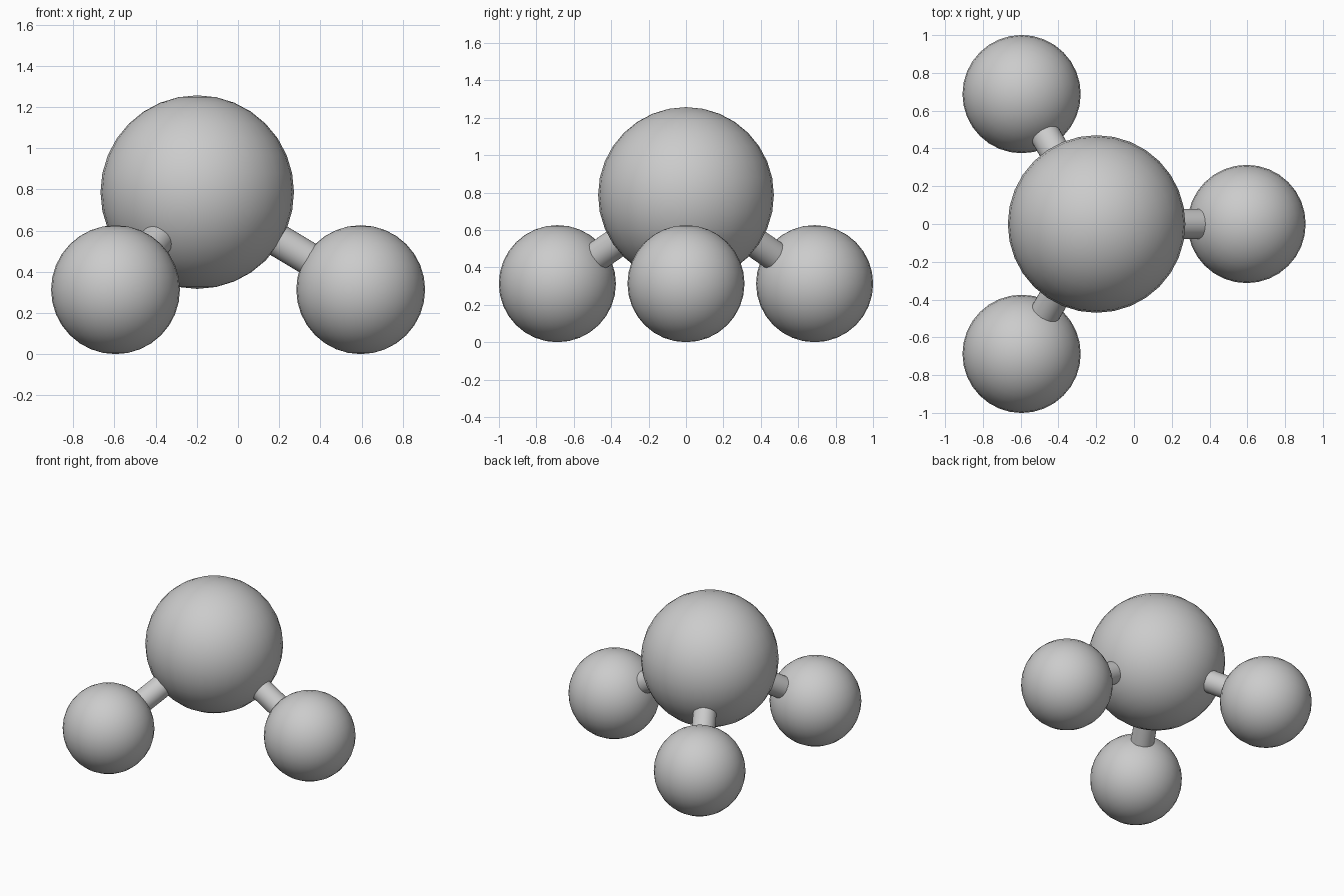
import bpy
import math
from mathutils import Vector

cube = bpy.data.objects.get("Cube")
if cube:
    bpy.data.objects.remove(cube, do_unlink=True)

# One grey for every part
grey = bpy.data.materials.new("plain grey")
grey.use_nodes = True
grey.diffuse_color = (0.6, 0.6, 0.6, 1)
grey.node_tree.nodes["Principled BSDF"].inputs["Base Color"].default_value = (0.6, 0.6, 0.6, 1)


def finish(name):
    obj = bpy.context.object
    obj.name = name
    obj.data.materials.append(grey)
    bpy.ops.object.shade_smooth_by_angle(angle=math.radians(40))
    return obj


def ball(name, center, radius):
    bpy.ops.mesh.primitive_uv_sphere_add(segments=32, ring_count=16, radius=radius, location=center)
    return finish(name)


def rod(name, start, end, radius):
    axis = end - start
    bpy.ops.mesh.primitive_cylinder_add(
        vertices=32, radius=radius, depth=axis.length, location=(start + end) / 2,
        rotation=axis.to_track_quat("Z", "Y").to_euler())
    return finish(name)


# Large central ball
hub = Vector((-0.198, 0, 0.787))
ball("central_ball", hub, 0.47)

# Three small balls spread evenly below it, each joined by a rod
reach, small_radius = 0.794, 0.313
for i, place in enumerate(("left", "back_right", "front_right")):
    angle = math.radians(120 * i)
    center = Vector((hub.x + reach * math.cos(angle), reach * math.sin(angle), small_radius))
    ball(place + "_ball", center, small_radius)
    rod(place + "_rod", hub, center, 0.08)
